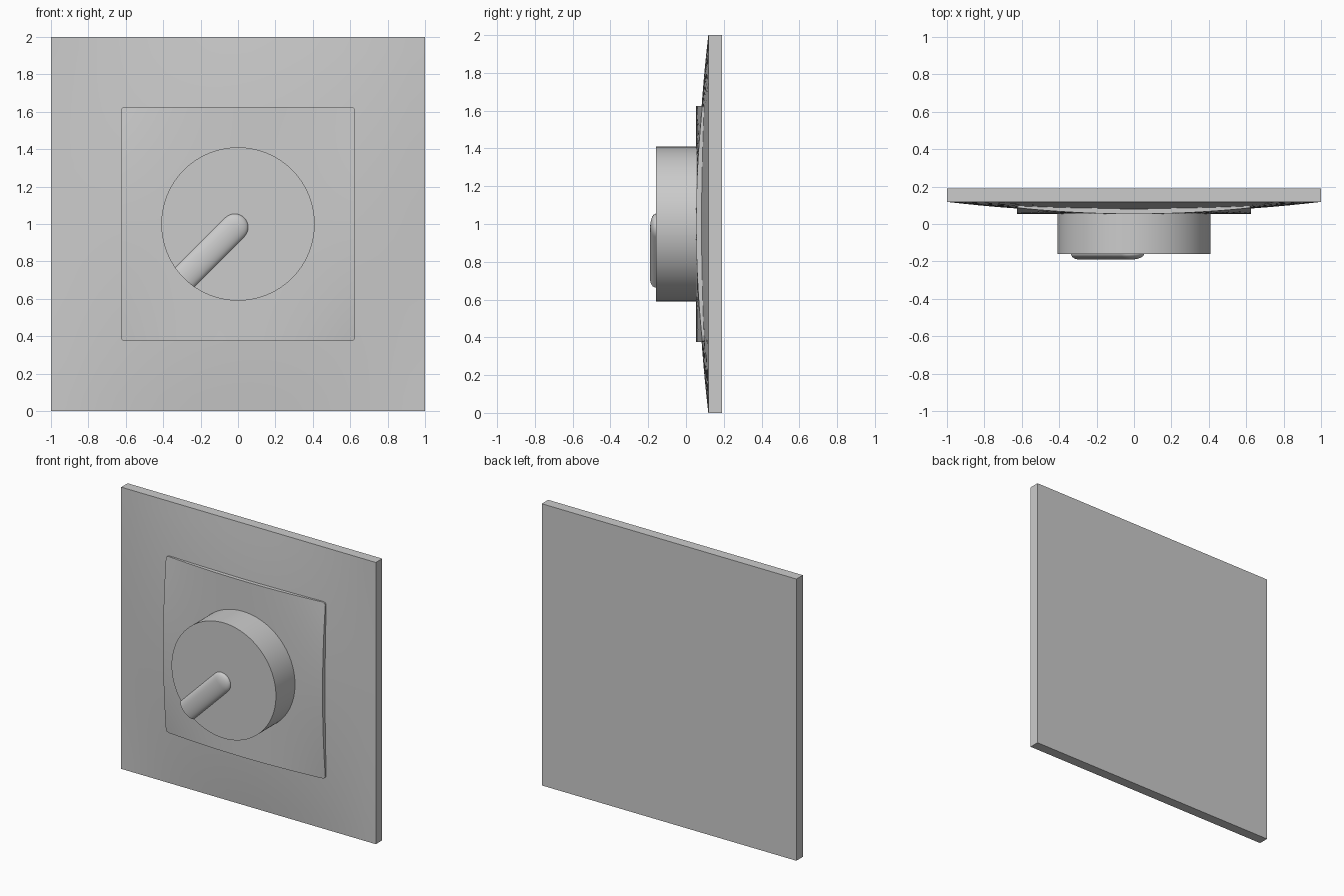
import bpy, bmesh, math

if "Cube" in bpy.data.objects:
    bpy.data.objects.remove(bpy.data.objects["Cube"])


def finish(bm, name, angle=30):
    bmesh.ops.recalc_face_normals(bm, faces=bm.faces)
    me = bpy.data.meshes.new(name)
    bm.to_mesh(me)
    bm.free()
    ob = bpy.data.objects.new(name, me)
    bpy.context.collection.objects.link(ob)
    bpy.ops.object.select_all(action='DESELECT')
    ob.select_set(True)
    bpy.context.view_layer.objects.active = ob
    bpy.ops.object.shade_smooth_by_angle(angle=math.radians(angle))
    return ob


def slab(name, half, front, back, corner=0.0, n=24):
    """Square slab on z = 1 whose front and back follow y = f(x, z)."""
    inner = half - corner
    cs = [-inner + 2 * inner * i / n for i in range(n + 1)]
    if corner:
        cs = [-half] + cs + [half]
    m = len(cs)
    bm = bmesh.new()

    def layer(f):
        grid = []
        for x in cs:
            row = []
            for z in cs:
                px, pz = x, z
                if corner and abs(x) == half and abs(z) == half:
                    r = inner + corner * math.sqrt(0.5)
                    px, pz = math.copysign(r, x), math.copysign(r, z)
                row.append(bm.verts.new((px, f(px, pz), 1 + pz)))
            grid.append(row)
        for i in range(m - 1):
            for j in range(m - 1):
                bm.faces.new((grid[i][j], grid[i + 1][j],
                              grid[i + 1][j + 1], grid[i][j + 1]))
        k = m - 1
        return ([grid[i][0] for i in range(k)] + [grid[k][j] for j in range(k)]
                + [grid[i][k] for i in range(k, 0, -1)]
                + [grid[0][j] for j in range(k, 0, -1)])

    a, b = layer(front), layer(back)
    for i in range(len(a)):
        j = (i + 1) % len(a)
        bm.faces.new((a[i], a[j], b[j], b[i]))
    return finish(bm, name)


# Wall plate: flat back, gently domed front with straight edges
slab("wall_plate", 1.0,
     lambda x, z: 0.118 - 0.058 * (1 - x * x) * (1 - z * z),
     lambda x, z: 0.19)


# Inner panel: swept-back corners, small rounded corners
def panel_front(x, z):
    return 0.054 + 0.033 * (x / 0.626) ** 2 * (z / 0.626) ** 2


slab("inner_panel", 0.626, panel_front,
     lambda x, z: panel_front(x, z) + 0.027, corner=0.02)

# Round knob
R = 0.41
bm = bmesh.new()
rings = [[bm.verts.new((R * math.cos(2 * math.pi * i / 96), y,
                        1 + R * math.sin(2 * math.pi * i / 96)))
          for i in range(96)] for y in (-0.16, 0.07)]
for i in range(96):
    j = (i + 1) % 96
    bm.faces.new((rings[0][i], rings[0][j], rings[1][j], rings[1][i]))
for ring in rings:
    bm.faces.new(ring)
finish(bm, "knob")

# Raised pointer ridge: domed inner end, trimmed to the knob rim
W, H, START = 0.072, 0.03, 0.025
bm = bmesh.new()


def ridge_vert(s, w, h):
    q = math.sqrt(0.5)
    return bm.verts.new((-q * s - q * w, -0.16 - h, 1 - q * s + q * w))


SEG = 16
sections = []
for k in range(9):                          # domed end
    a = math.pi / 2 * (1 - k / 8)
    c = max(math.cos(a), 0.001)
    sections.append([ridge_vert(START - W * math.sin(a),
                                W * c * math.cos(math.pi * i / SEG),
                                H * c * math.sin(math.pi * i / SEG))
                     for i in range(SEG + 1)])
rim = []
for i in range(SEG + 1):                    # rim end follows the circle
    w = W * math.cos(math.pi * i / SEG)
    rim.append(ridge_vert(math.sqrt(R * R - w * w), w,
                          H * math.sin(math.pi * i / SEG)))
sections.append(rim)
for a, b in zip(sections, sections[1:]):
    for i in range(SEG):
        bm.faces.new((a[i], a[i + 1], b[i + 1], b[i]))
bm.faces.new(rim)
bmesh.ops.remove_doubles(bm, verts=bm.verts, dist=0.0003)
finish(bm, "pointer_ridge", 40)
